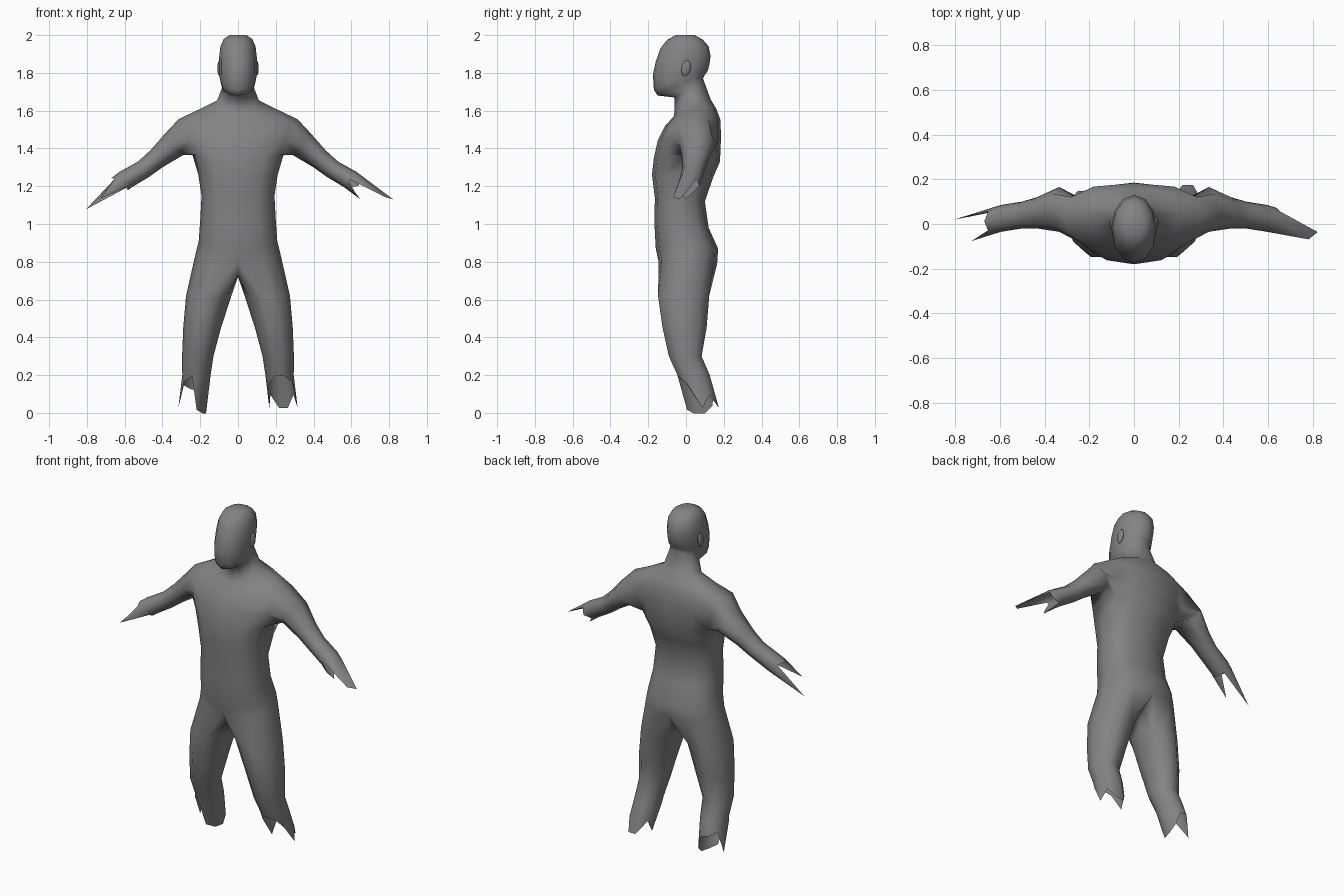
import bpy
import bmesh
from math import sin, cos, pi, radians, copysign
from mathutils import Vector

default_cube = bpy.data.objects.get("Cube")
if default_cube:
    bpy.data.objects.remove(default_cube, do_unlink=True)

grey = bpy.data.materials.new("plain grey")
grey.use_nodes = True
grey_value = (0.23, 0.23, 0.23, 1.0)
grey.diffuse_color = grey_value
grey.node_tree.nodes["Principled BSDF"].inputs["Base Color"].default_value = grey_value

# Trunk, neck and head: front z, side z, back z, half width, front y, back y
TRUNK = [
    (.80, .84, .79, .225, -.145, .165),
    (.87, .91, .87, .208, -.16, .17),
    (1.0, 1.02, .98, .20, -.167, .12),
    (1.14, 1.15, 1.12, .193, -.165, .10),
    (1.26, 1.26, 1.25, .21, -.18, .145),
    (1.35, 1.38, 1.33, .245, -.17, .18),
    (1.44, 1.46, 1.45, .28, -.15, .185),
    (1.52, 1.555, 1.55, .315, -.11, .183),
    (1.57, 1.605, 1.61, .21, -.065, .16),
    (1.60, 1.655, 1.66, .11, -.06, .13),
    (1.67, 1.72, 1.77, .085, -.06, .09),
    (1.68, 1.74, 1.79, .09, -.15, .10),
    (1.71, 1.78, 1.81, .098, -.17, .115),
    (1.79, 1.83, 1.85, .10, -.175, .125),
    (1.86, 1.88, 1.89, .10, -.16, .13),
    (1.93, 1.94, 1.94, .093, -.135, .12),
    (1.975, 1.98, 1.975, .075, -.10, .09),
    (2.0, 2.0, 2.0, .045, -.055, .045),
]
ARM_LEVEL = 5      # the arm grows from the side of two bands starting here
NECK_LEVEL = 9

# Arm: centre x, y, z, half height, half depth
ARM = [
    (.335, .065, 1.425, .075, .10),
    (.433, .05, 1.344, .055, .07),
    (.50, .04, 1.29, .05, .06),
    (.595, .025, 1.235, .052, .06),
]
# Leg: z, centre x, half width, front y, back y
LEG = [
    (.62, .155, .12, -.155, .13),
    (.45, .19, .10, -.13, .115),
    (.30, .213, .083, -.095, .087),
    (.20, .22, .075, -.05, .13),
]
# How far each point of the torn hand and foot edges reaches, per side
HAND_REACH = {
    1: (.05, .10, .02, .05, .04, .24, .20, -.03),
    -1: (.01, .02, .02, .26, .04, .05, .04, .16),
}
FOOT_REACH = {
    1: (0, 0, .03, .17, .10, .17, .17, .10, .17, .04),
    -1: (.18, 0, .03, .17, .05, .07, .08, .16, .20, .20),
}

bm = bmesh.new()


def bridge(a, b, closed=True, skip=()):
    """Join two rings of vertices with quads."""
    n = len(a)
    for i in range(n if closed else n - 1):
        if i not in skip:
            j = (i + 1) % n
            bm.faces.new((a[i], a[j], b[j], b[i]))


def make_ring(points, side):
    return [bm.verts.new((side * p[0], p[1], p[2])) for p in points]


def trunk_points(section, power):
    zf, zs, zb, w, yf, yb = section
    points = []
    for i in range(7):
        s, c = max(sin(pi * i / 6), 0), cos(pi * i / 6)
        x = w * s ** power if 0 < i < 6 else 0
        y = (yf + yb) / 2 - (yb - yf) / 2 * copysign(abs(c) ** power, c)
        z = zs + (zf - zs) * max(c, 0) + (zb - zs) * max(-c, 0)
        points.append((x, y, z))
    return points


def arm_points(section):
    x, y, z, height, depth = section
    up = Vector((.6, 0, .8))
    return [Vector((x, y + depth * sin(a), z)) - up * height * cos(a)
            for a in (radians(45 * (i - 1)) for i in range(8))]


def leg_points(section):
    z, x, width, yf, yb = section
    return [Vector((x + width * sin(a), (yf + yb) / 2 - (yb - yf) / 2 * cos(a), z))
            for a in (radians(36 * i - 18) for i in range(10))]


def limb(start, rings, direction, reach, side):
    """Continue a limb from a ring and finish it with a torn open edge."""
    rings.append([p + Vector(direction) * r for p, r in zip(rings[-1], reach)])
    # keep the deepest notches from folding onto the last whole ring
    rings[-1] = [p + Vector(direction) * .004 for p in rings[-1]]
    for points in rings:
        ring = make_ring(points, side)
        bridge(start, ring)
        start = ring


for side in (1, -1):
    # Trunk and head, leaving the shoulder open
    rings = [make_ring(trunk_points(s, .8 if k < NECK_LEVEL else 1), side)
             for k, s in enumerate(TRUNK)]
    for k in range(len(rings) - 1):
        shoulder = k in (ARM_LEVEL, ARM_LEVEL + 1)
        bridge(rings[k], rings[k + 1], closed=False, skip=(2, 3) if shoulder else ())
    bm.faces.new(rings[-1])

    # Arm from the shoulder opening
    low, mid, high = rings[ARM_LEVEL:ARM_LEVEL + 3]
    opening = low[2:5] + [mid[4]] + high[4:1:-1] + [mid[2]]
    limb(opening, [arm_points(s) for s in ARM], (.8, -.25, -.6), HAND_REACH[side], side)

    # Leg from the hip and the crotch arc
    crotch = make_ring([(0, .08, .73), (0, .01, .72), (0, -.07, .73)], side)
    limb(rings[0] + crotch, [leg_points(s) for s in LEG],
         (.12, .28, -1), FOOT_REACH[side], side)

bmesh.ops.remove_doubles(bm, verts=bm.verts, dist=.0005)
bmesh.ops.recalc_face_normals(bm, faces=bm.faces)
for face in bm.faces:
    face.smooth = True

mesh = bpy.data.meshes.new("body")
bm.to_mesh(mesh)
bm.free()
mesh.materials.append(grey)
body = bpy.data.objects.new("body", mesh)
bpy.context.collection.objects.link(body)

# Ears
for side, name in ((1, "left_ear"), (-1, "right_ear")):
    bpy.ops.mesh.primitive_uv_sphere_add(segments=8, ring_count=6, radius=1,
                                         location=(side * .098, 0, 1.825))
    ear = bpy.context.object
    ear.name = name
    ear.scale = (.012, .025, .042)
    ear.rotation_euler = (radians(-12), 0, 0)
    ear.data.materials.append(grey)
    bpy.ops.object.shade_smooth()
